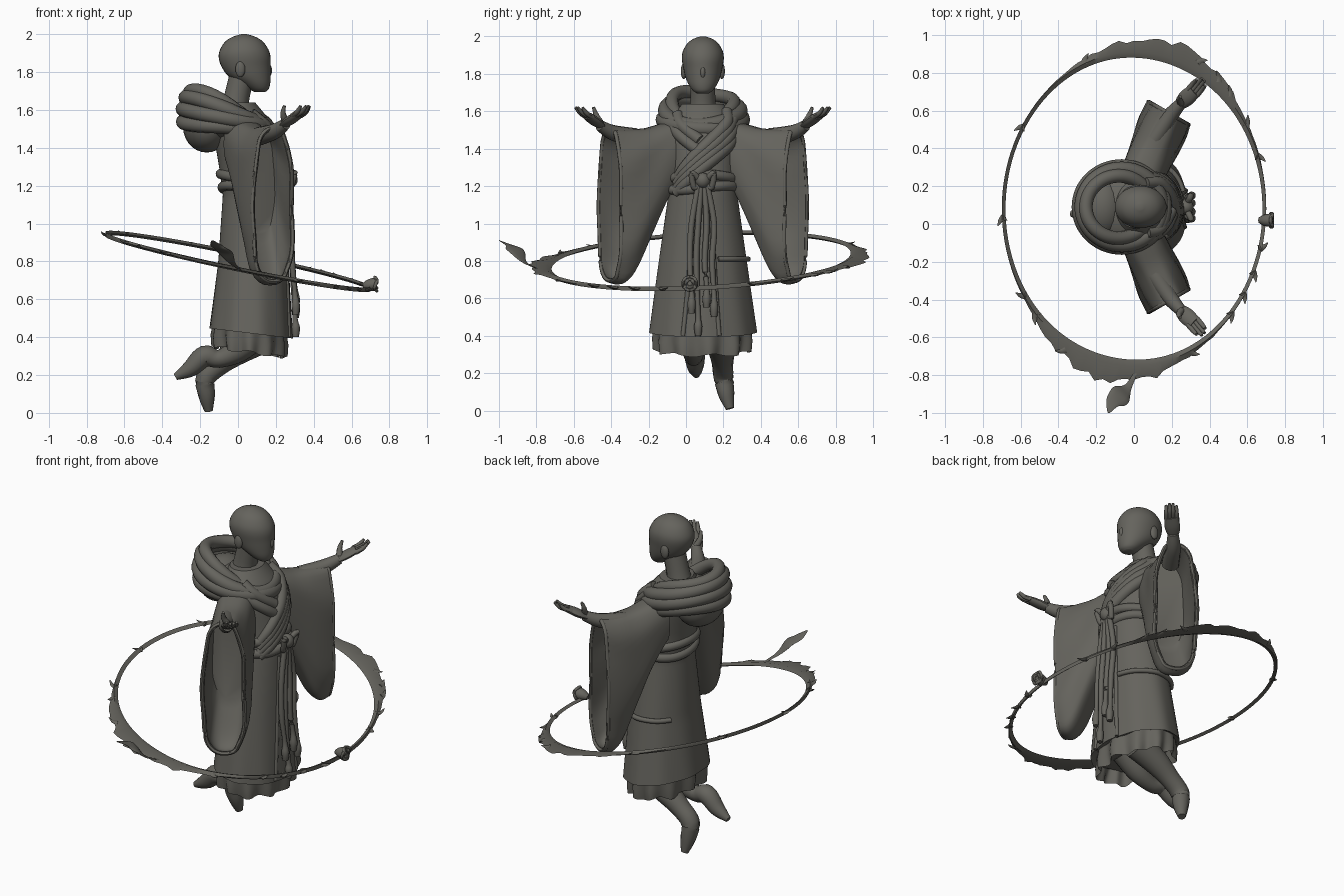
import bpy, bmesh, random
from math import sin, cos, pi, radians, copysign, exp
from mathutils import Vector

random.seed(4)
cube = bpy.data.objects.get("Cube")
if cube:
    bpy.data.objects.remove(cube)

clay = bpy.data.materials.new("dark_stone_grey")
clay.use_nodes = True
COLOUR = (0.13, 0.126, 0.11, 1)
clay.diffuse_color = COLOUR
clay.node_tree.nodes["Principled BSDF"].inputs["Base Color"].default_value = COLOUR

MID = 0.09          # y of the figure's plane of symmetry
made = []


def loft(name, rings, loop=False):
    """Skin a list of point rings; join last to first, or cap both ends."""
    bm = bmesh.new()
    rows = [[bm.verts.new(p) for p in ring] for ring in rings]
    n = len(rows[0])
    for i in range(len(rows) if loop else len(rows) - 1):
        a, b = rows[i], rows[(i + 1) % len(rows)]
        for j in range(n):
            k = (j + 1) % n
            bm.faces.new((a[j], a[k], b[k], b[j]))
    if not loop:
        bm.faces.new(rows[0])
        bm.faces.new(rows[-1])
    bmesh.ops.recalc_face_normals(bm, faces=bm.faces)
    mesh = bpy.data.meshes.new(name)
    bm.to_mesh(mesh)
    bm.free()
    mesh.materials.append(clay)
    obj = bpy.data.objects.new(name, mesh)
    bpy.context.collection.objects.link(obj)
    made.append(obj)


def smooth_path(rows, steps, loop):
    """Catmull-Rom through rows of numbers."""
    n, out = len(rows), []
    pick = (lambda i: rows[i % n]) if loop else (lambda i: rows[max(0, min(n - 1, i))])
    for i in range(n if loop else n - 1):
        for s in range(steps):
            t = s / steps
            out.append([0.5 * (2 * b + (c - a) * t + (2 * a - 5 * b + 4 * c - d) * t * t
                               + (3 * b - a - 3 * c + d) * t ** 3)
                        for a, b, c, d in zip(*(pick(i + k) for k in (-1, 0, 1, 2)))])
    if not loop:
        out.append(list(rows[-1]))
    return out


def tube(name, points, radii, flat=1.0, loop=False, steps=5, sides=12):
    """Round or flattened tube along a path, with a radius at each point."""
    if not isinstance(radii, (list, tuple)):
        radii = [radii] * len(points)
    path = smooth_path([list(p) + [r] for p, r in zip(points, radii)], steps, loop)
    n, rings, side = len(path), [], Vector((0, 1, 0))
    for i, row in enumerate(path):
        nxt = path[(i + 1) % n] if loop else path[min(i + 1, n - 1)]
        prv = path[i - 1] if loop else path[max(i - 1, 0)]
        t = (Vector(nxt[:3]) - Vector(prv[:3])).normalized()
        cross = t.cross(Vector((0, 0, 1)))
        if cross.length > 0.15:
            side = cross.normalized()
        side = (side - t * side.dot(t)).normalized()
        up, c, r = side.cross(t), Vector(row[:3]), max(row[3], 0.001)
        rings.append([c + side * r * cos(2 * pi * j / sides) + up * r * flat * sin(2 * pi * j / sides)
                      for j in range(sides)])
    loft(name, rings, loop)


def blob(name, centre, size):
    bpy.ops.mesh.primitive_uv_sphere_add(segments=24, ring_count=14, location=centre)
    obj = bpy.context.object
    obj.name, obj.scale = name, size
    obj.data.materials.append(clay)
    made.append(obj)


def profile_at(profile, z):
    for a, b in zip(profile, profile[1:]):
        if z <= b[0]:
            t = max(0, (z - a[0]) / (b[0] - a[0]))
            return [p + (q - p) * t for p, q in zip(a, b)][1:]
    return profile[-1][1:]


# Robe body: height, centre x, half depth, half width
ROBE = [(0.42, 0.068, 0.22, 0.288), (0.8, 0.08, 0.185, 0.235), (1.15, 0.085, 0.165, 0.185),
        (1.3, 0.065, 0.165, 0.18), (1.45, 0.04, 0.165, 0.195), (1.55, 0.015, 0.15, 0.185),
        (1.64, 0.0, 0.09, 0.11)]


def on_robe(deg, z, off=0.0):
    cx, rx, ry = profile_at(ROBE, z)
    a = radians(deg)
    fold = 1 + 0.018 * sin(9 * a + 2 * z) * max(0, 1.1 - z)
    dip = -0.07 * cos(a) * max(0, 0.8 - z)
    return (cx + (rx * fold + off) * cos(a), MID + (ry * fold + off) * sin(a), z + dip)


heights = [0.42 + 1.22 * i / 40 for i in range(41)]
under = [[on_robe(d, 0.44, -0.03) for d in range(0, 360, 5)]]
loft("robe", under + [[on_robe(d, z) for d in range(0, 360, 5)] for z in heights])

# Pleated underskirt
skirt = []
for z, grow, pleat in ((0.4, -0.06, 0.008), (0.32, -0.036, 0.018), (0.38, -0.028, 0.014), (0.5, -0.035, 0)):
    skirt.append([Vector(on_robe(d, 0.42, grow + pleat * sin(radians(d * 11)))) +
                  Vector((-0.008, 0, z - 0.42 + 0.008 * sin(radians(d * 7)))) for d in range(0, 360, 3)])
loft("underskirt", skirt)

# Robe front edges, belts and scarf folds laid on the robe
for i, (top, bottom) in enumerate(((-12, -22), (12, 18))):
    tube("robe_front_edge_%d" % i, [on_robe(bottom + (top - bottom) * k / 6, 0.425 + 0.12 * k, -0.002)
                                    for k in range(7)], 0.012)
for i, z in enumerate((1.19, 1.25)):
    tube("waist_belt_%d" % i, [on_robe(d, z + 0.012 * sin(radians(d * 2 + 90 * i)), -0.004)
                               for d in range(0, 360, 20)], 0.027, loop=True, steps=3)
tube("hip_cord", [on_robe(d, 0.81, 0.008) for d in range(20, 150, 10)], 0.014)
for i in range(4):
    tube("scarf_fold_%d" % i, [on_robe(62 - 19 * k, 1.6 - 0.045 * i - (0.06 - 0.003 * i) * k, 0)
                               for k in range(7)], [0.03, 0.035, 0.035, 0.034, 0.032, 0.03, 0.022])
for i in range(2):
    tube("under_scarf_fold_%d" % i, [on_robe(-62 + 19 * k, 1.58 - 0.06 * i - 0.045 * k, -0.008)
                                     for k in range(4)], 0.032)

# Hood rolls: centre x, half depth, half width, back height, front height, thickness
ROLLS = [(-0.08, 0.175, 0.165, 1.695, 1.53, 0.036), (-0.065, 0.21, 0.2, 1.655, 1.515, 0.04),
         (-0.065, 0.225, 0.213, 1.595, 1.495, 0.04), (-0.075, 0.215, 0.2, 1.535, 1.46, 0.038)]
for i, (cx, rx, ry, back, front, r) in enumerate(ROLLS):
    tube("hood_roll_%d" % i,
         [(cx + rx * cos(a), MID + ry * sin(a),
           back - (back - front) * (0.5 + 0.5 * cos(a)) ** 1.8 + 0.012 * sin(2 * a + i))
          for a in (2 * pi * k / 16 for k in range(16))], r, loop=True, steps=4)
blob("hood_bag", (-0.165, MID, 1.51), (0.125, 0.17, 0.135))
blob("shoulder_mantle", (-0.04, MID, 1.53), (0.2, 0.2, 0.1))

# Head, neck, nose and ears
HEAD = [(1.695, 0.115, 0.03, 0.03), (1.71, 0.11, 0.052, 0.052), (1.74, 0.09, 0.08, 0.074),
        (1.78, 0.06, 0.112, 0.092), (1.83, 0.042, 0.13, 0.104), (1.88, 0.035, 0.137, 0.112),
        (1.92, 0.033, 0.127, 0.107), (1.96, 0.032, 0.1, 0.085), (1.985, 0.032, 0.062, 0.055),
        (2.0, 0.032, 0.015, 0.015)]
loft("head", [[(cx + rx * cos(a), MID + ry * sin(a), z) for a in (2 * pi * k / 32 for k in range(32))]
              for z, cx, rx, ry in smooth_path(HEAD, 4, False)])
tube("neck", [(-0.03, MID, 1.54), (-0.01, MID, 1.65), (0.02, MID, 1.78)], [0.085, 0.068, 0.066])
blob("nose", (0.158, MID, 1.808), (0.022, 0.016, 0.035))


# Arms, built the same on both sides: x, distance from the middle, z
def arm_parts(label, s):
    def place(x, d, z):
        return (x, MID + s * d, z)

    def section(t, top, bottom, half, inset):
        cx, cd, ring = 0.02 + 0.165 * t, 0.12 + 0.375 * t, []
        for k in range(40):
            a = 2 * pi * k / 40
            h = copysign(abs(sin(a)) ** 0.75, sin(a))
            fold = (1 + 0.05 * t * sin(7 * a + 5 * t)) * (1 - 0.08 * t * h)
            w = (half - inset) * copysign(abs(cos(a)) ** 0.7, cos(a)) * fold
            z = (top + bottom) / 2 + ((top - bottom) / 2 - inset) * h
            ring.append(place(cx + 0.87 * w, cd - 0.5 * w, z))
        return ring

    stations = smooth_path([(0, 1.56, 1.28, 0.11), (0.25, 1.535, 1.13, 0.118), (0.5, 1.51, 0.92, 0.125),
                            (0.72, 1.505, 0.735, 0.132), (0.87, 1.505, 0.675, 0.132),
                            (1, 1.51, 0.685, 0.127)], 4, False)
    outer = [section(*st, 0) for st in stations]
    inner = [section(*st, 0.022) for st in reversed(stations[8:])]
    loft(label + "_sleeve", outer + inner)
    tube(label + "_cuff_trim", section(*stations[-1], 0.008)[::2], 0.011, loop=True, steps=3, sides=8)
    tube(label + "_forearm", [place(0.11, 0.36, 1.46), place(0.19, 0.48, 1.485), place(0.25, 0.55, 1.525)],
         [0.05, 0.042, 0.03])
    tube(label + "_palm", [place(0.235, 0.535, 1.515), place(0.275, 0.575, 1.545), place(0.32, 0.615, 1.575)],
         [0.028, 0.044, 0.038], flat=0.5)
    for i, reach in enumerate((0.052, 0.068, 0.066, 0.052)):
        w = 0.018 * (i - 1.5)
        x, d = 0.31 + 0.87 * w, 0.607 - 0.6 * w
        tube(label + "_finger_%d" % i, [place(x, d, 1.57), place(x + reach * 0.5, d + reach * 0.6, 1.59),
                                        place(x + reach * 0.85, d + reach, 1.62)],
             [0.014, 0.013, 0.008], sides=8)
    tube(label + "_thumb", [place(0.25, 0.55, 1.54), place(0.238, 0.57, 1.58), place(0.245, 0.585, 1.622)],
         [0.02, 0.015, 0.008], sides=8)
    blob(label + "_ear", place(0.012, 0.102, 1.815), (0.026, 0.016, 0.042))


arm_parts("near", -1)
arm_parts("far", 1)

# Bare legs and feet
tube("near_leg", [(0.1, 0.04, 0.42), (0.0, 0.04, 0.33), (-0.1, 0.04, 0.285), (-0.175, 0.045, 0.3),
                  (-0.25, 0.05, 0.235), (-0.33, 0.055, 0.19)], [0.08, 0.065, 0.047, 0.056, 0.045, 0.018])
tube("far_leg", [(0.12, 0.18, 0.4), (0.0, 0.19, 0.33), (-0.1, 0.195, 0.255), (-0.17, 0.2, 0.185),
                 (-0.165, 0.215, 0.09), (-0.155, 0.235, 0.01)], [0.09, 0.075, 0.058, 0.054, 0.044, 0.022])

# Belt knot and hanging cords
blob("belt_knot", (0.275, MID, 1.23), (0.04, 0.04, 0.042))
for i, s in enumerate((-1, 1)):
    tube("knot_loop_%d" % i, [(0.28, MID + s * 0.02, 1.23), (0.3, MID + s * 0.06, 1.27),
                              (0.28, MID + s * 0.045, 1.19)], 0.016, loop=True)
for i, (y, end) in enumerate(((0.03, 0.52), (0.065, 0.4), (0.11, 0.55), (0.15, 0.5))):
    path = [(0.275, MID + (y - MID) * 0.4, 1.2), (0.278, y, 1.0), (0.286, y - 0.01, 0.8),
            (0.3, y, end + 0.12), (0.305, y, end + 0.05), (0.305, y, end)]
    tube("belt_cord_%d" % i, path, [0.016, 0.016, 0.016, 0.013, 0.022, 0.016])


# Floating hoop with two ragged flares
def hoop_point(deg, grow=0.0, lift=0.0):
    x = (0.69 + grow) * cos(radians(deg))
    y = (0.82 + grow) * sin(radians(deg))
    return (x, y + 0.08, 0.8 - 0.206 * x + 0.05 * y + lift)


def flare_at(deg):
    return exp(-((deg - 74) / 32) ** 2) + 1.1 * exp(-((deg - 260) / 30) ** 2)


hoop = []
for d in range(0, 360, 3):
    flare = flare_at(d)
    out = 0.01 + flare * (0.068 + 0.04 * random.random() ** 2)
    hoop.append([hoop_point(d, out), hoop_point(d, 0.01, 0.012), hoop_point(d, -0.01 - 0.012 * flare),
                 hoop_point(d, 0.01, -0.012)])
loft("hoop", hoop, loop=True)
THORNS = (20, 32, 45, 52, 63, 112, 148, 183, 214, 222, 240, 295, 318, 327, 336, 345)
for i, d in enumerate(THORNS):
    edge = 0.06 * flare_at(d)
    lean = random.choice((-3, 3))
    tube("thorn_%d" % i, [hoop_point(d, edge - 0.005), hoop_point(d + lean * 0.4, edge + 0.018),
                          hoop_point(d + lean, edge + 0.035, 0.012)], [0.022, 0.013, 0.002], flat=0.5, sides=6)
tube("torn_leaf", [(0.02, -0.77, 0.75), (-0.03, -0.86, 0.79), (-0.07, -0.905, 0.85), (-0.11, -0.94, 0.88),
                   (-0.135, -1.0, 0.91)], [0.008, 0.02, 0.058, 0.04, 0.006], flat=0.15)

# Rose on the front of the hoop
tube("rose_cup", [(0.66, 0.02, 0.67), (0.69, 0.02, 0.675), (0.73, 0.02, 0.68)], [0.014, 0.03, 0.036])
for i, r in enumerate((0.036, 0.02)):
    tube("rose_petals_%d" % i, [(0.728 + 0.006 * sin(3 * a), 0.02 + r * cos(a), 0.68 + r * sin(a))
                                for a in (2 * pi * k / 10 for k in range(10))], 0.009, loop=True, sides=8)

# Shading
bpy.ops.object.select_all(action='DESELECT')
for obj in made:
    obj.select_set(True)
bpy.context.view_layer.objects.active = made[0]
bpy.ops.object.shade_smooth_by_angle(angle=radians(45))
